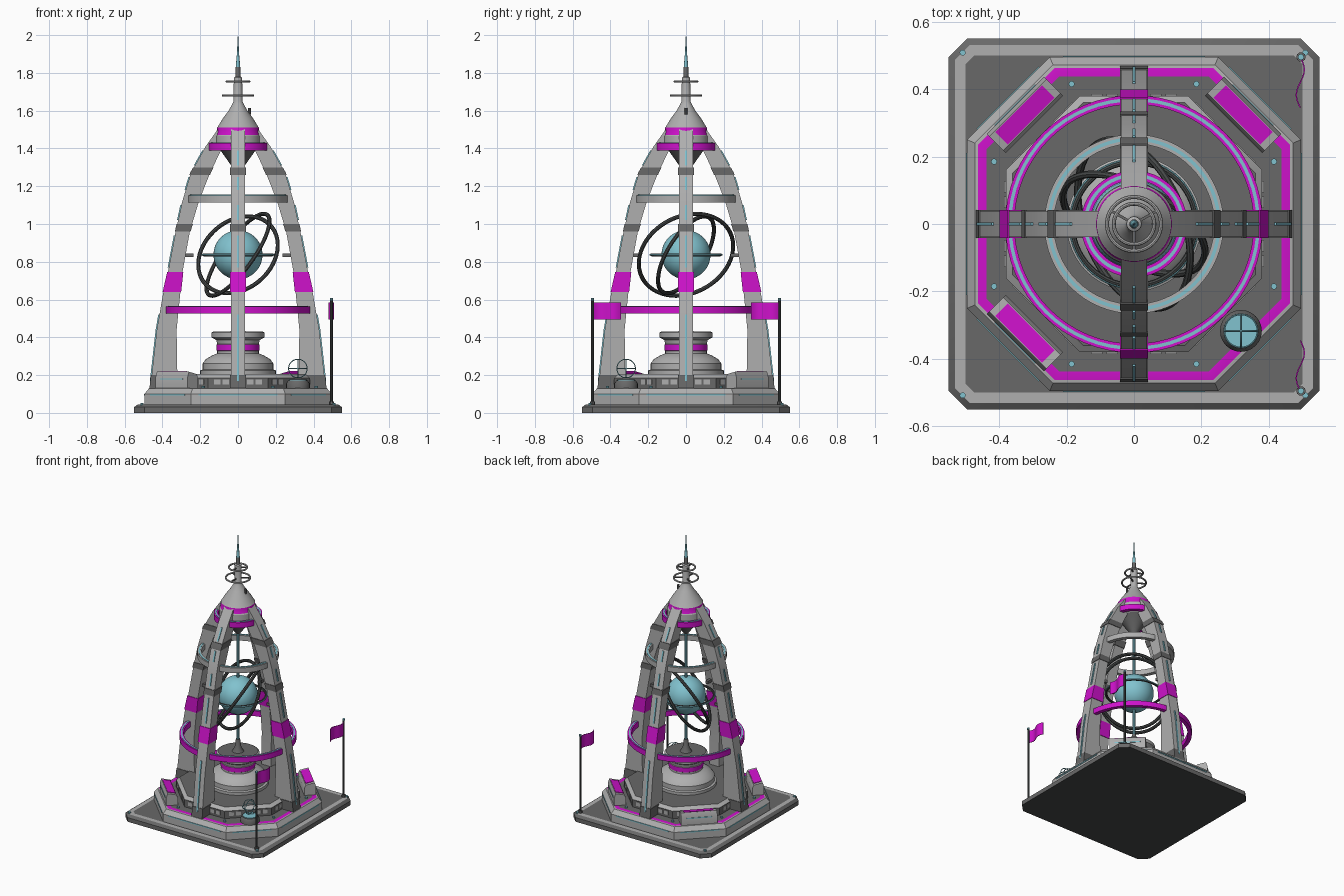
import bpy, bmesh, math
from mathutils import Vector, Matrix

cube = bpy.data.objects.get("Cube")
if cube:
    bpy.data.objects.remove(cube, do_unlink=True)


def material(name, r, g, b):
    m = bpy.data.materials.new(name)
    m.use_nodes = True
    m.diffuse_color = (r, g, b, 1)
    m.node_tree.nodes["Principled BSDF"].inputs["Base Color"].default_value = (r, g, b, 1)
    return m


LIGHT = material("light grey", .43, .43, .43)
DARK = material("dark grey", .14, .14, .14)
BLACK = material("charcoal", .06, .065, .065)
PINK = material("magenta", .62, .006, .6)
CYAN = material("pale cyan", .22, .54, .62)
MATS = [LIGHT, DARK, BLACK, PINK, CYAN]


def loft(name, rings, mats, bottom=None, top=None, closed=False, spin=0):
    """Skin a series of point rings; mats holds one material per section."""
    bm = bmesh.new()
    rows = [[bm.verts.new(p) for p in ring] for ring in rings]
    n = len(rows[0])
    pairs = list(zip(rows, rows[1:])) + ([(rows[-1], rows[0])] if closed else [])
    if not isinstance(mats, list):
        mats = [mats] * len(pairs)
    for (a, b), m in zip(pairs, mats):
        for i in range(n):
            j = (i + 1) % n
            bm.faces.new((a[i], a[j], b[j], b[i])).material_index = MATS.index(m)
    if not closed:
        bm.faces.new(rows[0]).material_index = MATS.index(bottom or mats[0])
        bm.faces.new(rows[-1]).material_index = MATS.index(top or mats[-1])
    bmesh.ops.recalc_face_normals(bm, faces=bm.faces)
    bm.transform(Matrix.Rotation(spin, 4, 'Z'))
    me = bpy.data.meshes.new(name)
    bm.to_mesh(me)
    bm.free()
    for m in MATS:
        me.materials.append(m)
    me.polygons.foreach_set("use_smooth", [True] * len(me.polygons))
    me.set_sharp_from_angle(angle=math.radians(32))
    ob = bpy.data.objects.new(name, me)
    bpy.context.collection.objects.link(ob)
    return ob


def lathe(name, profile, mats, at=(0, 0), segs=48, closed=False, **kw):
    rings = [[(at[0] + r * math.cos(t), at[1] + r * math.sin(t), z)
              for t in (math.tau * i / segs for i in range(segs))] for r, z in profile]
    return loft(name, rings, mats, closed=closed, **kw)


def band(name, r0, r1, z0, z1, mat):
    return lathe(name, [(r0, z0), (r1, z0), (r1, z1), (r0, z1)], mat, segs=64, closed=True)


def hoop(name, radius, thick, centre, normal, mat):
    prof = [(radius + thick * math.cos(t), thick * math.sin(t))
            for t in (math.tau * i / 8 for i in range(8))]
    ob = lathe(name, prof, mat, segs=56, closed=True)
    ob.rotation_euler = Vector(normal).to_track_quat('Z', 'Y').to_euler()
    ob.location = centre
    return ob


def stack(name, levels, mats, **kw):
    """Stack of chamfered squares given as (half size, corner start, height)."""
    rings = [[(c, -r, z), (r, -c, z), (r, c, z), (c, r, z),
              (-c, r, z), (-r, c, z), (-r, -c, z), (-c, -r, z)] for r, c, z in levels]
    return loft(name, rings, mats, **kw)


def prism(name, profile, half, mat, spin, mid=0):
    """Extrude an (outward, height) outline sideways, then turn it about z."""
    return loft(name, [[(u, mid + s * half, z) for u, z in profile] for s in (-1, 1)], mat, spin=spin)


def box(name, u0, u1, z0, z1, half, mat, spin=0, mid=0):
    return prism(name, [(u0, z0), (u1, z0), (u1, z1), (u0, z1)], half, mat, spin, mid)


def rod(name, x, y, z0, z1, r, mat, segs=10):
    return lathe(name, [(r, z0), (r, z1)], mat, at=(x, y), segs=segs)


# Base slab, plinth and upper tier
stack("base_slab", [(.55, .495, 0), (.55, .495, .03), (.53, .487, .045), (.5, .473, .045)],
      [DARK, DARK, LIGHT], bottom=BLACK, top=DARK)
stack("plinth", [(.495, .25, .04), (.495, .25, .1), (.472, .24, .13), (.463, .235, .132),
                 (.437, .222, .132)], [LIGHT, LIGHT, LIGHT, PINK], top=DARK)
stack("upper_tier", [(.38, .16, .13), (.38, .16, .185), (.36, .15, .205)], [DARK, LIGHT], top=DARK)

# Trim lights, wall panels and lamps around the base
for k in range(8):
    spin = k * math.pi / 4
    diagonal = k % 2
    face = .527 if diagonal else .495
    box("plinth_light_strip", face - .01, face + .003, .092, .1, .13 if diagonal else .21, CYAN, spin)
    for mid in (-.11, -.065, .065, .11):
        box("tier_panel", .37, .385, .15, .178, .017, LIGHT, spin, mid)
for sx in (-1, 1):
    for sy in (-1, 1):
        rod("corner_lamp", sx * .508, sy * .508, .04, .052, .009, CYAN)
        rod("plinth_lamp", sx * .185, sy * .415, .13, .142, .009, CYAN)
        rod("plinth_lamp", sx * .415, sy * .185, .13, .142, .009, CYAN)

# Curved legs: (height, outer reach, inner reach)
LEG = [(.13, .465, .32), (.44, .43, .325), (.64, .395, .305), (.75, .37, .293),
       (.96, .33, .255), (1.12, .295, .207), (1.27, .25, .148), (1.41, .172, .08), (1.56, .065, .005)]


def reach(z):
    for a, b in zip(LEG, LEG[1:]):
        if z <= b[0] + 1e-6:
            t = (z - a[0]) / (b[0] - a[0])
            return a[1] + t * (b[1] - a[1]), a[2] + t * (b[2] - a[2])


def leg_piece(name, z0, z1, half, grow, mat, spin, strip=False):
    heights = [z0] + [p[0] for p in LEG if z0 < p[0] < z1] + [z1]
    rings = []
    for z in heights:
        o, i = reach(z)
        i = o - .01 if strip else i - grow
        o += grow
        rings.append([(i, -half, z), (o, -half, z), (o, half, z), (i, half, z)])
    return loft(name, rings, mat, spin=spin)


for k in range(4):
    spin = k * math.pi / 2
    leg_piece("leg", .13, 1.56, .038, 0, LIGHT, spin)
    for z0, z1, mat in ((.13, .2, DARK), (.64, .745, PINK), (.96, 1.0, DARK), (1.26, 1.3, DARK)):
        leg_piece("leg_collar", z0, z1, .042, .004, mat, spin)
    for z0, z1 in ((.17, .52), (.77, .94), (1.02, 1.1), (1.18, 1.25), (1.31, 1.39)):
        leg_piece("leg_light_strip", z0, z1, .005, .006, CYAN, spin, True)
    box("leg_emitter", .235, .3, .825, .845, .01, DARK, spin)

# Hoops tying the legs together
for name, r0, r1, z0, z1, mat in (("lower_hoop", .355, .382, .525, .562, PINK),
                                  ("middle_hoop", .238, .266, 1.115, 1.152, LIGHT),
                                  ("upper_hoop", .13, .158, 1.39, 1.428, PINK)):
    band(name, r0, r1, z0, z1, mat)
    mid = (r0 + r1) / 2
    band(name + "_light", mid - .005, mid + .005, z1 - .01, z1 + .003, CYAN)

# Central pedestal with its axle, globe and gimbal rings
lathe("pedestal", [(.2, .2), (.2, .225), (.187, .23), (.187, .262), (.17, .285), (.135, .305), (.11, .315),
                   (.11, .328), (.113, .33), (.113, .362), (.11, .364), (.115, .385), (.14, .4), (.14, .425),
                   (.13, .432)], [LIGHT] * 8 + [PINK] + [LIGHT] * 5, top=DARK)
lathe("axle_socket", [(.04, .43), (.022, .46), (.014, .52)], DARK, segs=20)
rod("axle", 0, 0, .43, 1.32, .009, CYAN)
CENTRE = (0, 0, .837)
arc = [math.pi * (i / 16 - .5) for i in range(1, 16)]
lathe("globe", [(.13 * math.cos(t), CENTRE[2] + .13 * math.sin(t)) for t in arc], CYAN)
hoop("outer_gimbal", .262, .011, CENTRE, (.77, .3, -.56), BLACK)
hoop("inner_gimbal", .232, .011, CENTRE, (.42, .77, -.48), BLACK)
hoop("equator_ring", .183, .008, CENTRE, (0, 0, 1), BLACK)
hoop("equator_light", .19, .004, CENTRE, (0, 0, 1), CYAN)

# Head, mast and spire
lathe("head", [(.015, 1.28), (.1, 1.4), (.122, 1.42), (.12, 1.465), (.115, 1.472), (.111, 1.51),
               (.107, 1.515), (.083, 1.555), (.05, 1.6), (.03, 1.635), (.024, 1.65), (.022, 1.775),
               (.014, 1.78)], [DARK, LIGHT, LIGHT, LIGHT, PINK] + [LIGHT] * 7)
lathe("spire", [(.014, 1.775), (.012, 1.83), (.006, 1.9), (.001, 2.0)], [DARK, CYAN, CYAN], segs=12)
for radius, z in ((.08, 1.68), (.06, 1.755)):
    hoop("mast_ring", radius, .006, (0, 0, z), (0, 0, 1), LIGHT)
    for k in range(3):
        box("mast_spoke", 0, radius, z - .004, z + .004, .004, DARK, math.pi / 6 + k * math.tau / 3)
rod("head_stud", .06, 0, 1.58, 1.615, .008, DARK)

# Three corner consoles
for k in (1, 3, 5):
    spin = k * math.pi / 4
    prism("console", [(.418, .13), (.497, .13), (.497, .19), (.487, .218), (.428, .205), (.418, .18)],
          .12, LIGHT, spin)
    prism("console_screen", [(.431, .2), (.484, .21), (.484, .221), (.431, .21)], .098, PINK, spin)
    box("console_light", .49, .5, .176, .183, .085, CYAN, spin)

# Wire globe projector on the fourth corner
SPOT = (.317, -.317)
lathe("projector_base", [(.062, .13), (.062, .155), (.052, .172)], DARK, at=SPOT, segs=24)
rod("projector_lens", *SPOT, .165, .176, .047, CYAN, 24)
for normal in ((1, 0, 0), (0, 1, 0), (0, 0, 1)):
    hoop("projector_wire", .049, .0025, (*SPOT, .235), normal, CYAN)

# Two flags on poles
for s in (-1, 1):
    rod("flag_pole", .495, s * .495, .04, .595, .007, BLACK)
    rod("pole_foot", .495, s * .495, .04, .06, .014, DARK)
    rod("pole_tip", .495, s * .495, .595, .607, .009, CYAN)
    rings = []
    for i in range(13):
        y = s * .495 - s * .15 * i / 12
        x = .493 + s * .012 * math.sin(math.tau * i / 12)
        rings.append([(x - .002, y, .495), (x + .002, y, .495), (x + .002, y, .585), (x - .002, y, .585)])
    loft("flag", rings, PINK)
